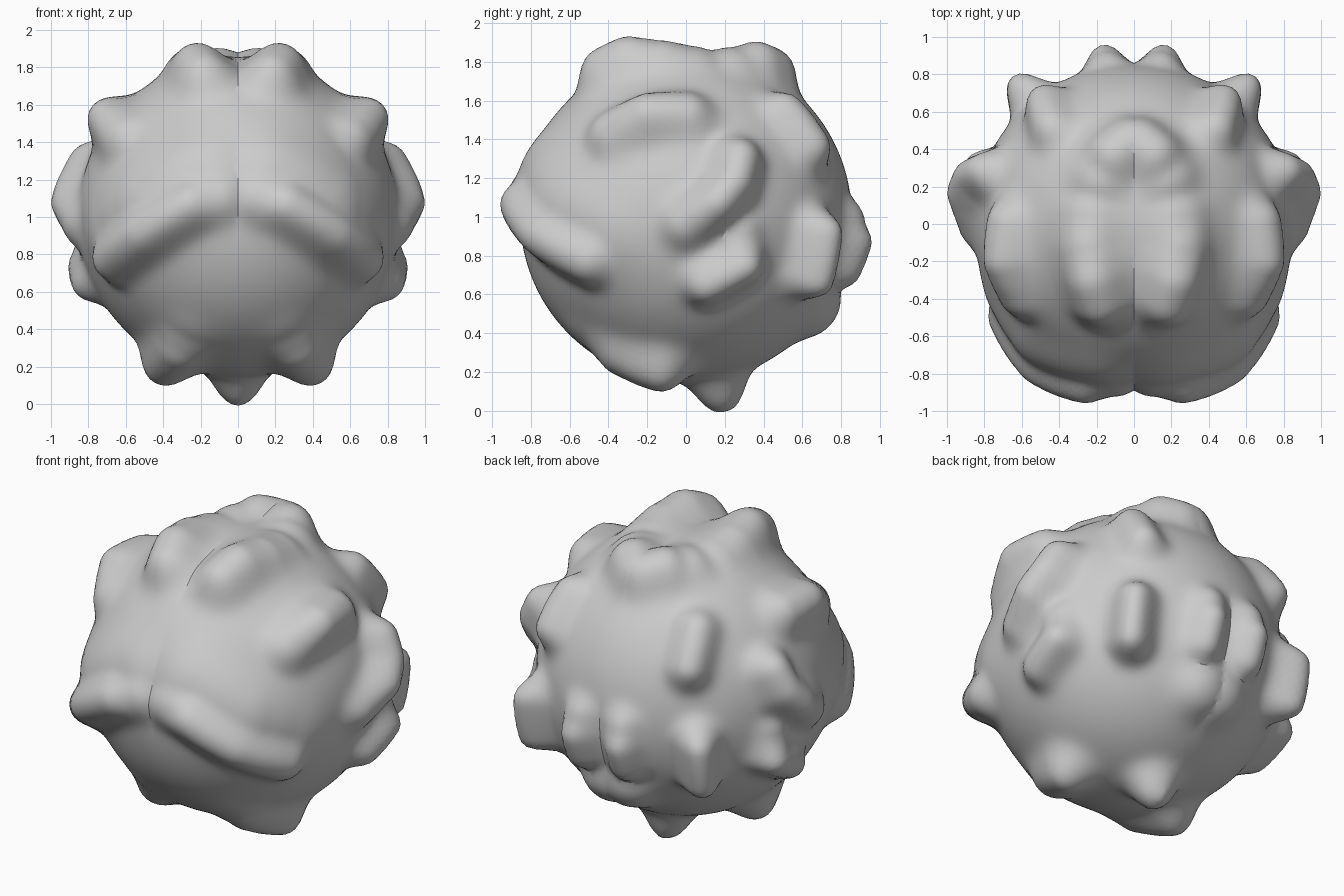
import bpy, bmesh, math
from mathutils import Vector

if "Cube" in bpy.data.objects:
    bpy.data.objects.remove(bpy.data.objects["Cube"])

CENTRE = Vector((0, 0, 1))
BASE = 0.855

# Ridges on the right half (mirrored): (width, points as x, y, z in world space)
RIDGES = [
    # brow: inverted V across the front, with a broad slope above it
    (0.15, [(0.12, -0.92, 1.11), (0.29, -0.955, 1.07), (0.57, -0.84, 0.90), (0.75, -0.57, 0.75)]),
    (0.28, [(0.24, -0.85, 1.22), (0.55, -0.75, 1.05), (0.72, -0.52, 0.90)]),
    # crown pair and upper side ridges
    (0.17, [(0.21, -0.47, 1.86), (0.25, -0.34, 1.92), (0.28, -0.15, 1.90), (0.27, 0.03, 1.87)]),
    (0.15, [(0.69, -0.42, 1.48), (0.78, -0.22, 1.59), (0.76, 0.0, 1.59)]),
    # side hooks
    (0.135, [(0.89, 0.31, 1.33), (0.96, 0.28, 1.20), (1.0, 0.18, 1.08), (0.94, 0.00, 0.96)]),
    (0.125, [(0.85, 0.30, 0.89), (0.90, 0.33, 0.72), (0.88, 0.12, 0.61)]),
    # rear crown arch
    (0.17, [(0.20, 0.29, 1.86), (0.12, 0.42, 1.89), (0.03, 0.49, 1.86)]),
    # rear bumps
    (0.13, [(0.49, 0.57, 1.60), (0.53, 0.72, 1.40)]),
    (0.12, [(0.16, 0.92, 0.98), (0.17, 0.96, 0.86), (0.17, 0.90, 0.70)]),
    (0.125, [(0.65, 0.79, 0.91), (0.64, 0.74, 0.64)]),
    (0.18, [(0.08, 0.76, 0.46)]),
    # underside
    (0.16, [(0.27, -0.52, 0.35), (0.36, -0.37, 0.20), (0.44, -0.15, 0.11)]),
    (0.15, [(0.0, 0.20, -0.005)]),
]


def prepare(points):
    vs = [Vector(p) - CENTRE for p in points]
    nodes = [(v.normalized(), v.length) for v in vs]
    return list(zip(nodes, nodes[1:])) or [(nodes[0], nodes[0])]


SEGMENTS = [(w, prepare(p)) for w, p in RIDGES]


def radius(d):
    """Distance of the surface from the centre in direction d (x >= 0)."""
    total = 0
    for width, segs in SEGMENTS:
        lift = 0
        for (a, ra), (b, rb) in segs:
            ab = b - a
            t = 0 if ab.length < 1e-6 else max(0, min(1, (d - a).dot(ab) / ab.length_squared))
            q = (d - a - ab * t).length / width
            if q < 2:
                lift = max(lift, (ra + (rb - ra) * t - BASE) * math.exp(-q ** 2.6))
        total += max(lift, 0) ** 5          # smooth union of neighbouring ridges
    return BASE + total ** 0.2


# Knobbly ball: half an icosphere pushed out along its ridges, then mirrored
bm = bmesh.new()
bmesh.ops.create_icosphere(bm, subdivisions=6, radius=1)
bmesh.ops.bisect_plane(bm, geom=bm.verts[:] + bm.edges[:] + bm.faces[:],
                       plane_co=(0, 0, 0), plane_no=(1, 0, 0), clear_inner=True)
for v in bm.verts:
    d = v.co.normalized()
    v.co = CENTRE + d * radius(d)
bmesh.ops.smooth_vert(bm, verts=[v for v in bm.verts if v.co.x > 0.02], factor=0.5,
                      use_axis_x=True, use_axis_y=True, use_axis_z=True)
mesh = bpy.data.meshes.new("knobbly_ball")
bm.to_mesh(mesh)
bm.free()
ball = bpy.data.objects.new("knobbly_ball", mesh)
bpy.context.collection.objects.link(ball)
mirror = ball.modifiers.new("mirror", 'MIRROR')
mirror.use_clip = True
bpy.context.view_layer.objects.active = ball
ball.select_set(True)
bpy.ops.object.modifier_apply(modifier=mirror.name)
bpy.ops.object.shade_smooth_by_angle(angle=math.radians(30))
